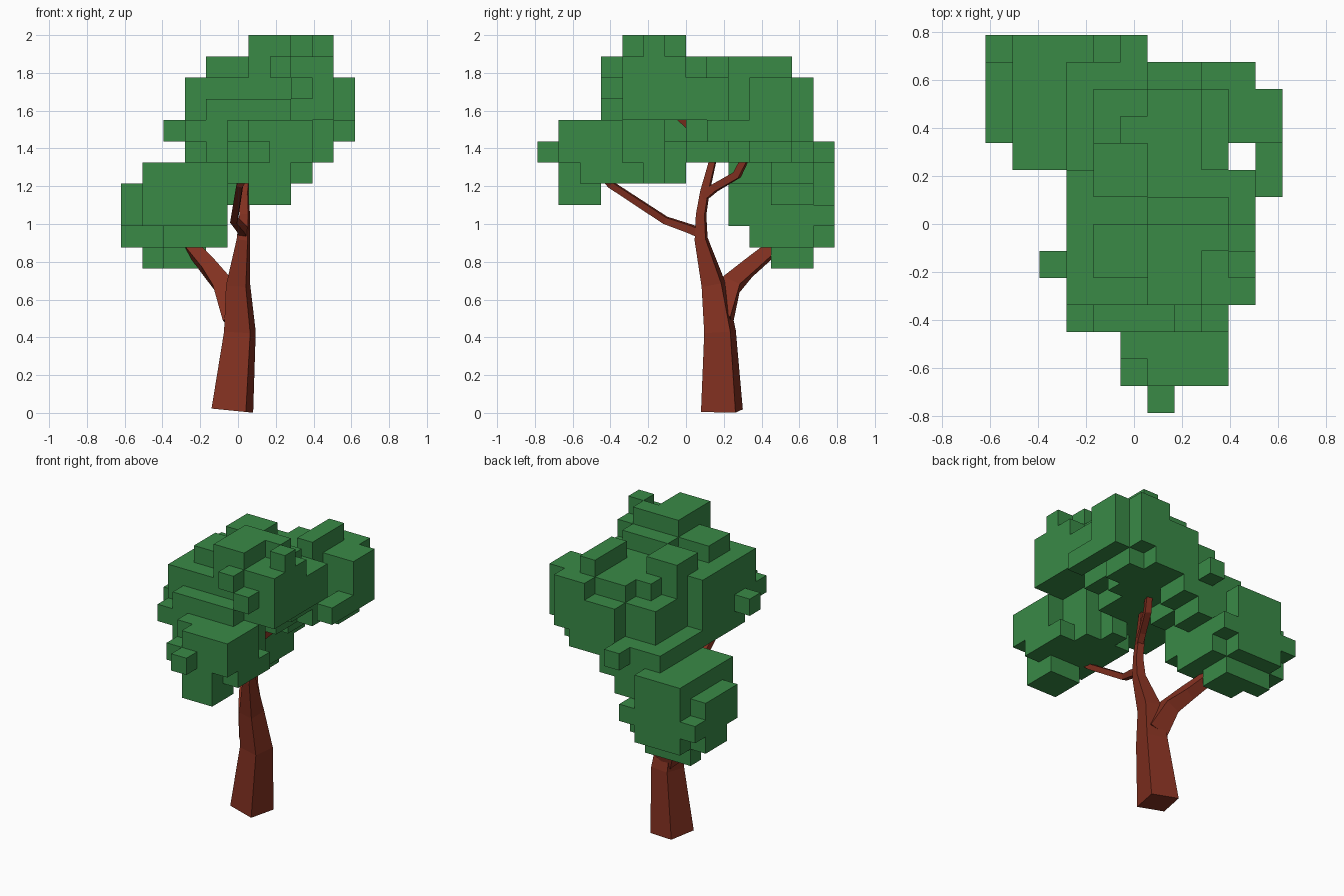
import bpy, bmesh, math
from mathutils import Vector

default = bpy.data.objects.get("Cube")
if default:
    bpy.data.objects.remove(default, do_unlink=True)


def make_material(name, color):
    mat = bpy.data.materials.new(name)
    mat.use_nodes = True
    mat.diffuse_color = color
    mat.node_tree.nodes["Principled BSDF"].inputs["Base Color"].default_value = color
    return mat


leaf_green = make_material("leaf green", (0.041, 0.255, 0.062, 1))
bark_brown = make_material("bark brown", (0.23, 0.031, 0.015, 1))


def finish(name, bm, mat):
    mesh = bpy.data.meshes.new(name)
    bm.to_mesh(mesh)
    bm.free()
    mesh.materials.append(mat)
    bpy.context.collection.objects.link(bpy.data.objects.new(name, mesh))


# Foliage: blocky lobes on a regular cell grid
CELL = 0.1124
ORIGIN = Vector((-5.5 * CELL, -7 * CELL, 2 - 11 * CELL))


def fill(boxes):
    """Cells of inclusive boxes: x range, y range, z range."""
    return {(i, j, k)
            for a, b, c, d, e, f in boxes
            for i in range(a, b + 1)
            for j in range(c, d + 1)
            for k in range(e, f + 1)}


crown_cells = fill([
    (3, 9, 4, 8, 7, 8), (3, 5, 4, 8, 6, 6),      # body, hollow below
    (3, 5, 5, 8, 5, 5), (6, 8, 7, 8, 6, 6), (6, 7, 7, 8, 5, 5),
    (4, 7, 3, 3, 5, 7), (3, 3, 3, 3, 6, 6),      # front bumps
    (8, 8, 3, 3, 8, 8), (7, 7, 3, 3, 9, 9), (2, 2, 5, 5, 6, 6),
    (4, 5, 5, 6, 9, 9), (4, 5, 8, 9, 9, 9),      # upper terrace
    (6, 8, 4, 7, 9, 9), (9, 9, 4, 6, 9, 9),
    (6, 7, 4, 6, 10, 10), (8, 8, 6, 6, 10, 10), (9, 9, 5, 5, 10, 10),
])

back_cells = fill([
    (3, 8, 9, 12, 5, 5), (4, 8, 9, 11, 6, 7), (4, 8, 9, 9, 8, 8),
    (5, 8, 10, 10, 8, 8), (6, 8, 11, 12, 6, 7), (6, 8, 11, 11, 8, 8),
    (8, 9, 12, 12, 6, 8), (9, 9, 10, 11, 5, 8),
    (10, 10, 10, 11, 6, 8), (10, 10, 8, 9, 6, 6),
    (8, 8, 9, 11, 9, 9), (5, 5, 13, 13, 5, 5),
    (4, 5, 9, 12, 4, 4), (6, 6, 11, 12, 4, 4), (5, 5, 11, 12, 3, 3),
])

front_cells = fill([
    (6, 7, 1, 5, 5, 6), (8, 8, 1, 3, 5, 6), (5, 5, 1, 6, 5, 5),
    (5, 5, 2, 5, 6, 6), (6, 6, 6, 6, 4, 5),
    (5, 7, 2, 5, 4, 4), (6, 7, 1, 1, 4, 4), (8, 8, 2, 4, 4, 4),
    (6, 7, 1, 2, 3, 3), (6, 6, 0, 0, 5, 5),
])

low_cells = fill([
    (1, 3, 10, 13, 2, 4), (1, 3, 9, 9, 2, 4), (4, 4, 9, 12, 2, 4),
    (2, 3, 10, 10, 1, 1), (1, 3, 11, 13, 1, 1), (4, 4, 10, 12, 1, 1),
    (0, 0, 10, 12, 2, 3), (0, 0, 11, 12, 1, 1),
    (0, 0, 13, 13, 2, 2), (4, 4, 13, 13, 2, 2),
    (2, 3, 11, 12, 0, 0), (1, 1, 12, 12, 0, 0),
])

foliage = crown_cells | back_cells | front_cells | low_cells


def build_lobe(name, cells):
    """Build only the cell sides that face open air."""
    bm = bmesh.new()
    corners = {}

    def corner(p):
        if p not in corners:
            corners[p] = bm.verts.new(ORIGIN + Vector(p) * CELL)
        return corners[p]

    for cell in sorted(cells):
        for axis in range(3):
            u, v = (axis + 1) % 3, (axis + 2) % 3
            for side in (0, 1):
                near = list(cell)
                near[axis] += 2 * side - 1
                if tuple(near) in foliage:
                    continue
                loop = []
                for du, dv in ((0, 0), (1, 0), (1, 1), (0, 1)):
                    p = list(cell)
                    p[axis] += side
                    p[u] += du
                    p[v] += dv
                    loop.append(corner(tuple(p)))
                if not side:
                    loop.reverse()
                bm.faces.new(loop)
    finish(name, bm, leaf_green)


build_lobe("crown_foliage", crown_cells)
build_lobe("back_foliage", back_cells - crown_cells)
build_lobe("front_foliage", front_cells - crown_cells)
build_lobe("low_foliage", low_cells - back_cells)


# Trunk and branches: four-sided tapered tubes along a path
def limb(name, path, start=None):
    bm = bmesh.new()
    points = [Vector(p[:3]) for p in path]
    rings = []
    for n, point in enumerate(points):
        tangent = points[min(n + 1, len(points) - 1)] - points[max(n - 1, 0)]
        if start and n == 0:
            tangent = Vector(start)
        tangent.normalize()
        across = Vector((1, 0, 0))
        across = (across - tangent * across.dot(tangent)).normalized()
        up = tangent.cross(across)
        ring = []
        for s in range(4):
            a = math.radians(33 + 90 * s)
            offset = across * math.cos(a) + up * math.sin(a)
            ring.append(bm.verts.new(point + offset * path[n][3]))
        rings.append(ring)
    for low, high in zip(rings, rings[1:]):
        for s in range(4):
            t = (s + 1) % 4
            bm.faces.new((low[s], low[t], high[t], high[s]))
    bm.faces.new(rings[0])
    bm.faces.new(rings[-1])
    bmesh.ops.recalc_face_normals(bm, faces=bm.faces)
    finish(name, bm, bark_brown)


limb("trunk", [
    (-0.03, 0.19, 0.012, 0.132), (0.01, 0.18, 0.43, 0.1),
    (0, 0.145, 0.68, 0.076), (0.028, 0.08, 0.92, 0.042),
    (0.035, 0.08, 1.05, 0.033), (0.035, 0.1, 1.17, 0.03),
    (0.05, 0.14, 1.33, 0.025), (0.09, 0.09, 1.45, 0.025),
    (0.12, -0.05, 1.58, 0.022)], start=(0.1, 0, 1))
limb("low_branch", [
    (-0.01, 0.18, 0.5, 0.09), (-0.08, 0.24, 0.68, 0.07),
    (-0.15, 0.33, 0.765, 0.057), (-0.235, 0.45, 0.865, 0.048),
    (-0.32, 0.54, 0.98, 0.035)])
limb("front_branch", [
    (0.03, 0.08, 0.95, 0.032), (0.02, 0.02, 0.975, 0.03),
    (-0.02, -0.11, 1.02, 0.026), (0.01, -0.4, 1.21, 0.024),
    (0.05, -0.46, 1.27, 0.02)])
limb("back_branch", [
    (0.035, 0.09, 1.14, 0.028), (0.06, 0.15, 1.19, 0.028),
    (0.12, 0.27, 1.26, 0.028), (0.15, 0.32, 1.36, 0.025)])
